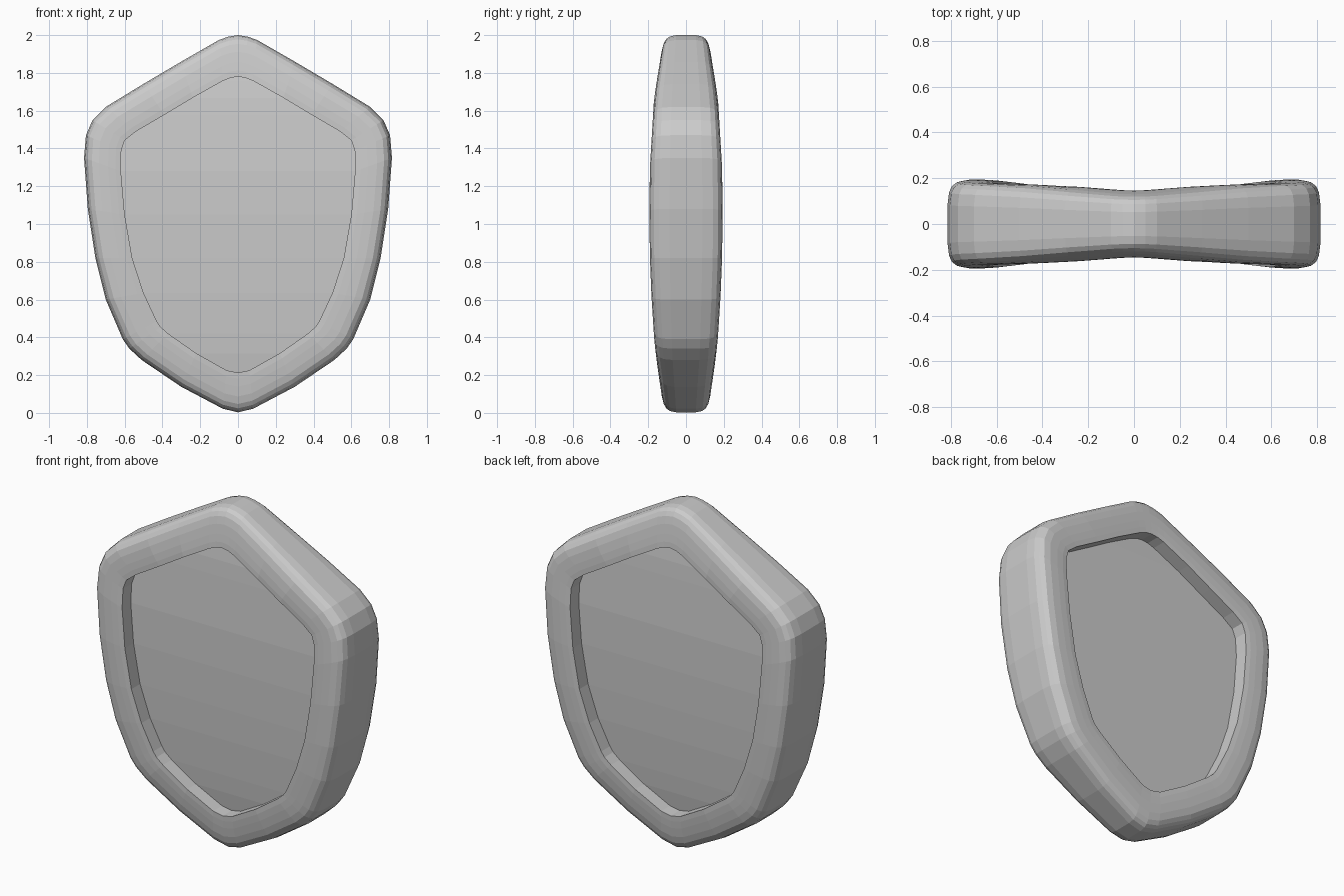
import bpy, bmesh

if "Cube" in bpy.data.objects:
    bpy.data.objects.remove(bpy.data.objects["Cube"])

# half outlines (x, z), apex to tip, with matching point counts
OUTER = [(0, 2.0), (0.05, 1.992), (0.10, 1.975), (0.30, 1.86), (0.50, 1.742), (0.70, 1.62),
         (0.77, 1.55), (0.805, 1.47), (0.815, 1.35), (0.795, 1.08), (0.755, 0.82),
         (0.70, 0.60), (0.61, 0.39), (0.575, 0.34), (0.51, 0.28), (0.30, 0.138), (0.08, 0.022), (0, 0.003)]
INNER = [(0, 1.78), (0.04, 1.774), (0.08, 1.758), (0.24, 1.668), (0.39, 1.578), (0.54, 1.49),
         (0.60, 1.443), (0.618, 1.39), (0.62, 1.28), (0.60, 1.05), (0.56, 0.82),
         (0.50, 0.635), (0.43, 0.485), (0.41, 0.455), (0.37, 0.42), (0.22, 0.315), (0.06, 0.225), (0, 0.213)]
# half thickness by height
THICK = [(0, 0.115), (0.1, 0.13), (0.2, 0.143), (0.28, 0.157), (0.4, 0.169), (0.7, 0.188), (1.0, 0.195),
         (1.3, 0.191), (1.65, 0.17), (1.75, 0.156), (1.87, 0.136), (2.01, 0.115)]
# rim section: (share of rim width from outside, share of half thickness)
SECTION = [(0, 0.45), (0.035, 0.74), (0.10, 0.88), (0.21, 0.965), (0.4, 1.0),
           (0.65, 1.0), (0.85, 0.99), (1.0, 0.97)]
RECESS = 0.086


def thickness(z):
    for (a, ta), (b, tb) in zip(THICK, THICK[1:]):
        if z <= b:
            return ta + (tb - ta) * (z - a) / (b - a)
    return THICK[-1][1]


def mirrored(half):
    return half + [(-x, z) for x, z in half[-2:0:-1]]


def make(name, bm):
    mesh = bpy.data.meshes.new(name)
    bm.to_mesh(mesh)
    bm.free()
    ob = bpy.data.objects.new(name, mesh)
    bpy.context.collection.objects.link(ob)


outer, inner = mirrored(OUTER), mirrored(INNER)
n = len(outer)

# faceted rim, running from the back panel round the outside to the front panel
bm = bmesh.new()
rings = []
for (ox, oz), (ix, iz) in zip(outer, inner):
    def at(w, y):
        return bm.verts.new((ox + (ix - ox) * w, y, oz + (iz - oz) * w))
    front = [(w, -s * thickness(oz + (iz - oz) * w)) for w, s in SECTION]
    front.append((1.0, RECESS - thickness(iz)))
    back = [(w, -y) for w, y in reversed(front)]
    rings.append([at(w, y) for w, y in back + front])
for i in range(n):
    a, b = rings[i], rings[(i + 1) % n]
    for j in range(len(a) - 1):
        bm.faces.new((a[j], b[j], b[j + 1], a[j + 1]))
bmesh.ops.recalc_face_normals(bm, faces=bm.faces)
make("shield_rim", bm)

# recessed panels, gently bowed to follow the rim at a constant depth
for name, side in (("front_panel", -1), ("back_panel", 1)):
    bm = bmesh.new()
    rows = []
    for x, z in INNER:
        y = side * (thickness(z) - RECESS)
        rows.append([bm.verts.new((s * x, y, z)) for s in ((-1, 1) if x else (1,))])
    for a, b in zip(rows, rows[1:]):
        bm.faces.new(a + b[::-1])
    bm.normal_update()
    for f in bm.faces:
        if f.normal.y * side < 0:
            f.normal_flip()
    make(name, bm)
